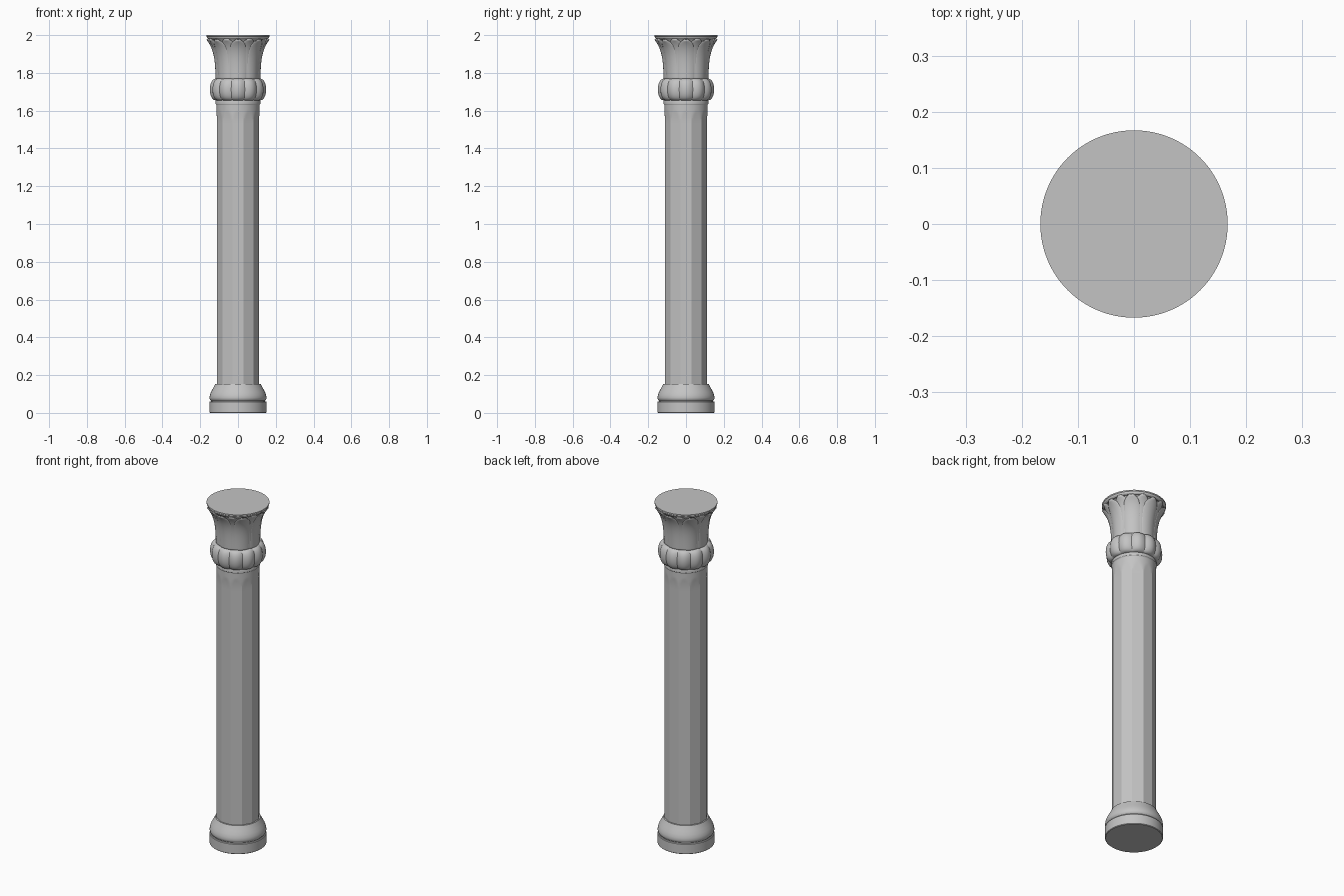
import bpy, bmesh, math

cube = bpy.data.objects.get("Cube")
if cube:
    bpy.data.objects.remove(cube)

stone = bpy.data.materials.new("grey stone")
stone.use_nodes = True
GREY = (0.55, 0.55, 0.55, 1)
stone.diffuse_color = GREY
stone.node_tree.nodes["Principled BSDF"].inputs["Base Color"].default_value = GREY

RIBS = 12      # facets on the shaft and lobes on the bulge
LEAVES = 8     # leaves in each ring of the capital
SEG = 96


def finish(name, bm, angle=25):
    """Turn a bmesh into a named, shaded stone object."""
    bmesh.ops.recalc_face_normals(bm, faces=bm.faces)
    mesh = bpy.data.meshes.new(name)
    bm.to_mesh(mesh)
    bm.free()
    obj = bpy.data.objects.new(name, mesh)
    bpy.context.collection.objects.link(obj)
    mesh.materials.append(stone)
    bpy.ops.object.select_all(action='DESELECT')
    obj.select_set(True)
    bpy.context.view_layer.objects.active = obj
    bpy.ops.object.shade_smooth_by_angle(angle=math.radians(angle))
    return obj


def turned(name, profile, shape=lambda r, z, a: r, angle=25):
    """Lathe a (radius, height) profile; shape adjusts the radius by angle."""
    bm = bmesh.new()
    rings = []
    for r, z in profile:
        ring = []
        for i in range(SEG):
            a = math.tau * i / SEG
            rr = shape(r, z, a)
            ring.append(bm.verts.new((rr * math.cos(a), rr * math.sin(a), z)))
        rings.append(ring)
    for low, high in zip(rings, rings[1:]):
        for i in range(SEG):
            j = (i + 1) % SEG
            bm.faces.new((low[i], low[j], high[j], high[i]))
    bm.faces.new(rings[0])
    bm.faces.new(rings[-1])
    return finish(name, bm, angle)


# Base: drum and rounded cushion
turned("plinth", [(0.148, 0), (0.151, 0.003), (0.151, 0.058), (0.148, 0.061)])
turned("plinth_joint", [(0.144, 0.058), (0.144, 0.068)])
turned("base_cushion", [(0.144, 0.065), (0.149, 0.07), (0.151, 0.08), (0.149, 0.094),
                        (0.143, 0.11), (0.134, 0.127), (0.126, 0.142), (0.12, 0.154)], angle=40)


# Shaft: flat facets whose planes lean out at the top and end in arches
def facet(r, z, a):
    step = math.tau / RIBS
    local = (a + step / 2) % step - step / 2
    lean = max(0, (z - 1.53) / 0.07)
    return min(r, (0.111 + 0.004 * lean ** 2) / math.cos(local))


heights = [0.15, 1.5] + [1.53 + 0.008 * i for i in range(14)]
turned("shaft", [(0.115, z) for z in heights], facet, 18)
turned("neck_ring", [(0.114, 1.63), (0.118, 1.636), (0.118, 1.65), (0.114, 1.66)])


# Lobed bulge under the capital
def lobe(r, z, a):
    return r * (0.93 + 0.07 * abs(math.cos(a * RIBS / 2)))


bulge = []
for i in range(17):
    t = math.pi * i / 16
    bulge.append((0.113 + 0.036 * math.sin(t) ** 0.8, 1.712 - 0.058 * math.cos(t)))
turned("lobed_bulge", bulge, lobe, 28)


# Capital: flaring bell wrapped in two rings of leaves
def bell_radius(t):
    return 0.111 + 0.008 * t + 0.04 * t ** 3.5


def bell_height(t):
    return 1.765 + 0.22 * t


turned("capital_bell", [(bell_radius(i / 16) - 0.004, bell_height(i / 16)) for i in range(17)],
       angle=40)


def leaf_ring(name, offset, half_width, start, reach):
    """Pointed-oval leaves curved round the bell, with a raised midrib."""
    bm = bmesh.new()
    rows, cols = 20, 10
    for k in range(LEAVES):
        centre = start + math.tau * k / LEAVES
        grid = []
        for i in range(rows + 1):
            t = i / rows
            width = half_width * max(0.02, 1 - t ** 5) ** 0.55
            row = []
            for j in range(cols + 1):
                u = 2 * j / cols - 1
                a = centre + u * width
                r = bell_radius(t * reach) + offset - 0.004 * u * u
                r += 0.006 * t ** 6
                row.append(bm.verts.new((r * math.cos(a), r * math.sin(a),
                                         bell_height(t * reach))))
            grid.append(row)
        for i in range(rows):
            for j in range(cols):
                bm.faces.new((grid[i][j], grid[i][j + 1],
                              grid[i + 1][j + 1], grid[i + 1][j]))
    obj = finish(name, bm, 40)
    # Thicken inward so the leaves read as solid
    solid = obj.modifiers.new("thickness", 'SOLIDIFY')
    solid.thickness = 0.005
    solid.offset = -1
    return obj


step = math.tau / LEAVES
leaf_ring("front_leaves", 0.002, step * 0.49, 0, 0.97)
leaf_ring("back_leaves", -0.001, step * 0.45, step / 2, 0.99)

# Top slab
turned("top_slab", [(0.157, 1.978), (0.163, 1.984), (0.165, 1.99), (0.167, 1.992), (0.167, 2.0)])
